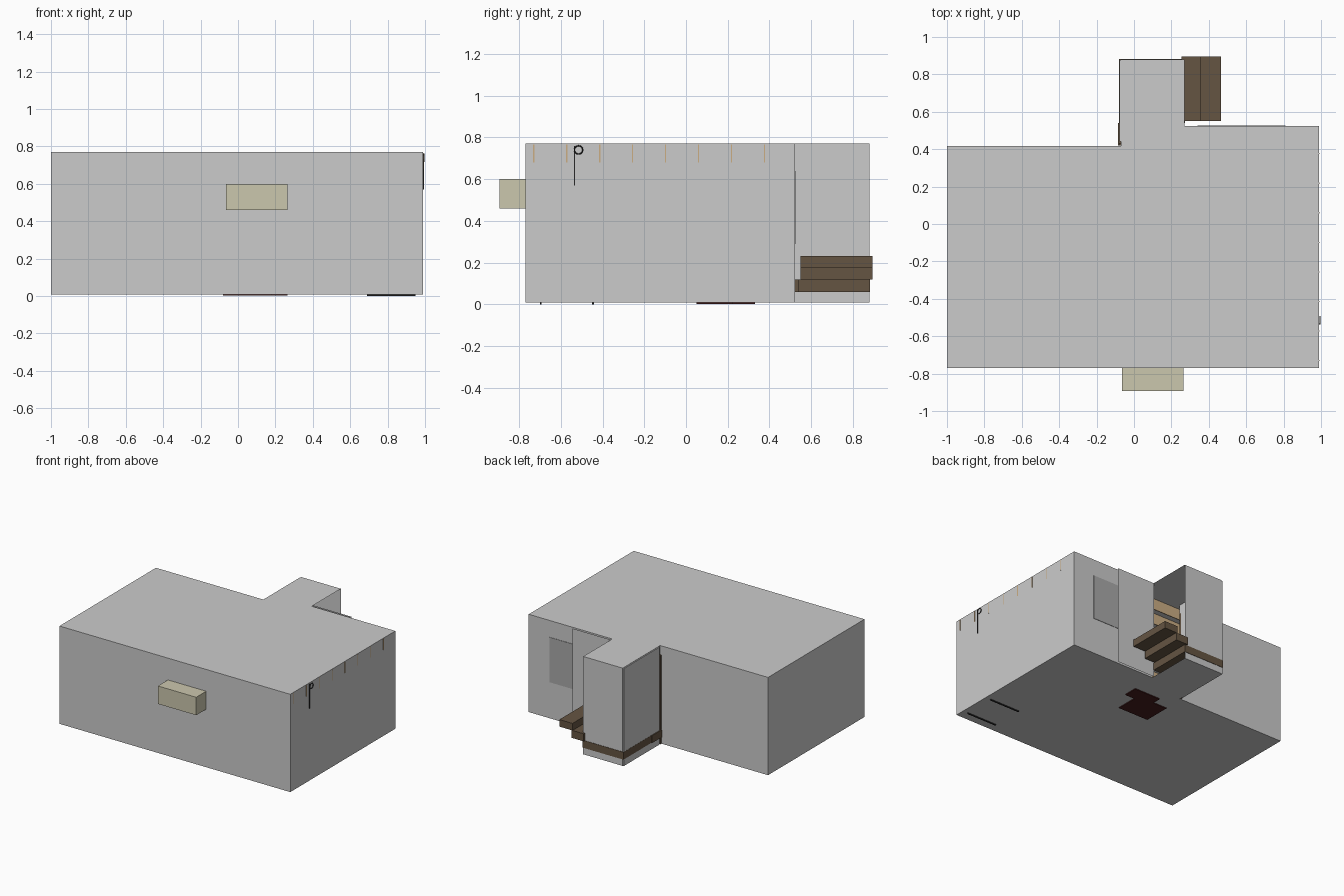
import bpy, bmesh, math
from mathutils import Vector

if "Cube" in bpy.data.objects:
    bpy.data.objects.remove(bpy.data.objects["Cube"])


def material(name, rgb):
    m = bpy.data.materials.new(name)
    m.diffuse_color = (*rgb, 1)
    m.use_nodes = True
    m.node_tree.nodes["Principled BSDF"].inputs["Base Color"].default_value = m.diffuse_color
    return m


WOOD = material("dark_wood", (0.13, 0.09, 0.055))
TAN = material("tan_wood", (0.6, 0.42, 0.23))
CREAM = material("cream", (0.6, 0.57, 0.42))
RED = material("dark_red", (0.06, 0.012, 0.012))
BLACK = material("black", (0.02, 0.02, 0.02))
GLASS = material("pale_grey", (0.4, 0.4, 0.4))


def finish(name, bm, mat=None):
    me = bpy.data.meshes.new(name)
    bm.to_mesh(me)
    bm.free()
    ob = bpy.data.objects.new(name, me)
    bpy.context.collection.objects.link(ob)
    if mat:
        me.materials.append(mat)
    return ob


def box(name, x, y, z, mat=None, open_side=None):
    bm = bmesh.new()
    bmesh.ops.create_cube(bm, size=1)
    for v in bm.verts:
        v.co = Vector([a + (c + 0.5) * (b - a) for c, (a, b) in zip(v.co, (x, y, z))])
    if open_side:
        bm.normal_update()
        gone = [f for f in bm.faces if f.normal.dot(Vector(open_side)) > 0.9]
        bmesh.ops.delete(bm, geom=gone, context='FACES')
    return finish(name, bm, mat)


def sheet(name, points, mat=None):
    bm = bmesh.new()
    bm.faces.new([bm.verts.new(p) for p in points])
    return finish(name, bm, mat)


Z0, Z1 = 0.008, 0.77
PLAN = [(-1, -0.77), (0.99, -0.77), (0.99, 0.523), (0.27, 0.523),
        (0.27, 0.88), (-0.07, 0.88), (-0.07, 0.418), (-1, 0.418)]
NX, NZ = (-0.065, 0.265), (0.46, 0.60)

# Room shell: floor, ceiling and walls, open at the stair side and the niche
bm = bmesh.new()
low = [bm.verts.new((x, y, Z0)) for x, y in PLAN]
top = [bm.verts.new((x, y, Z1)) for x, y in PLAN]
bm.faces.new(low[::-1])
bm.faces.new(top)
for i in range(1, len(PLAN)):
    j = (i + 1) % len(PLAN)
    if i != 3:
        bm.faces.new((low[i], low[j], top[j], top[i]))
hole = [bm.verts.new((x, -0.77, z)) for x, z in
        ((NX[0], NZ[0]), (NX[1], NZ[0]), (NX[1], NZ[1]), (NX[0], NZ[1]))]
rim = [low[0], low[1], top[1], top[0]]
for i in range(4):
    j = (i + 1) % 4
    bm.faces.new((rim[i], rim[j], hole[j], hole[i]))
finish("room_shell", bm)

# Niche pushed out through the front wall
box("front_niche", NX, (-0.893, -0.77), NZ, CREAM, (0, 1, 0))

# Stairwell side wall, window pane and door sheet
sheet("stair_wall", [(0.27, 0.54, Z0), (0.60, 0.54, Z0), (0.60, 0.54, Z1), (0.27, 0.54, Z1)])
box("window_pane", (0.34, 0.81), (0.52, 0.526), (0.29, 0.64), GLASS)
box("door_panel", (-0.078, -0.07), (0.44, 0.877), (Z0, Z1 - 0.003))
box("door_post", (-0.081, -0.07), (0.419, 0.432), (Z0, 0.70), WOOD)

# Landing and rising treads
box("landing", (-0.079, 0.272), (0.54, 0.883), (0.06, 0.118), WOOD)
box("landing_end", (-0.086, 0.10), (0.42, 0.54), (0.06, 0.118), WOOD)
box("lower_tread", (0.255, 0.36), (0.55, 0.895), (0.118, 0.177), WOOD)
box("upper_tread", (0.352, 0.465), (0.55, 0.895), (0.177, 0.232), WOOD)

# Ceiling beams whose ends just show on the right wall
for k in range(8):
    y = -0.73 + k * 0.158
    box(f"ceiling_beam_{k + 1}", (-0.99, 0.992), (y - 0.003, y + 0.003), (0.68, 0.765), TAN)

# Rug under the floor
box("rug", (-0.08, 0.18), (0.05, 0.26), (0.002, 0.009), RED)
box("rug_arm", (0.04, 0.265), (0.22, 0.33), (0.002, 0.009), RED)

# Chair runners showing below the floor
for k, y in enumerate((-0.70, -0.45)):
    box(f"chair_runner_{k + 1}", (0.69, 0.95), (y, y + 0.008), (0.0, 0.009), BLACK)

# Small ring with a hanging rod on the right wall
bpy.ops.mesh.primitive_torus_add(major_segments=16, minor_segments=6, major_radius=0.02,
                                 minor_radius=0.003, location=(0.995, -0.515, 0.74),
                                 rotation=(0, math.pi / 2, 0))
ring = bpy.context.object
ring.name = "wall_ring"
ring.data.materials.append(BLACK)
box("wall_rod", (0.988, 0.995), (-0.537, -0.533), (0.57, 0.76), BLACK)
